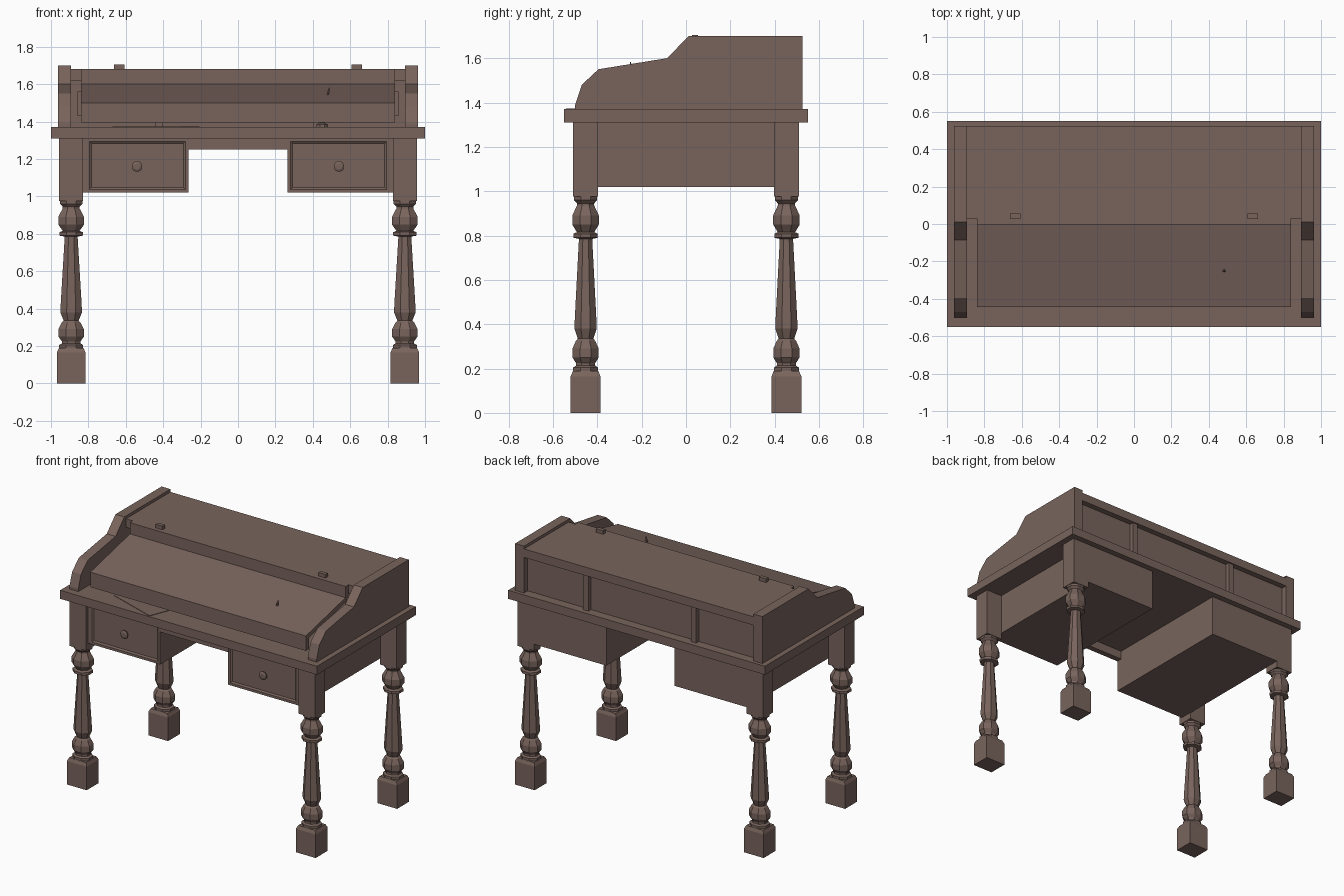
import bpy, bmesh, math
from mathutils import Vector, Matrix

if "Cube" in bpy.data.objects:
    bpy.data.objects.remove(bpy.data.objects["Cube"])

wood = bpy.data.materials.new("brown_wood")
wood.diffuse_color = (0.190, 0.127, 0.108, 1)
wood.use_nodes = True
wood.node_tree.nodes["Principled BSDF"].inputs["Base Color"].default_value = wood.diffuse_color


def finish(name, bm):
    bmesh.ops.recalc_face_normals(bm, faces=bm.faces[:])
    me = bpy.data.meshes.new(name)
    bm.to_mesh(me)
    bm.free()
    me.materials.append(wood)
    ob = bpy.data.objects.new(name, me)
    bpy.context.collection.objects.link(ob)
    return ob


def add_box(bm, x0, x1, y0, y1, z0, z1):
    m = Matrix.Translation(((x0 + x1) / 2, (y0 + y1) / 2, (z0 + z1) / 2))
    m = m @ Matrix.Diagonal((abs(x1 - x0), y1 - y0, z1 - z0, 1))
    return bmesh.ops.create_cube(bm, size=1, matrix=m)["verts"]


def box(name, *dims):
    bm = bmesh.new()
    add_box(bm, *dims)
    return finish(name, bm)


def prism(name, points, offset):
    """Extrude a flat outline along an offset."""
    bm = bmesh.new()
    f = bm.faces.new([bm.verts.new(p) for p in points])
    new = bmesh.ops.extrude_face_region(bm, geom=[f])["geom"]
    bmesh.ops.translate(bm, vec=offset,
                        verts=[v for v in new if isinstance(v, bmesh.types.BMVert)])
    return finish(name, bm)


def extrude_x(name, profile, x0, x1):
    return prism(name, [(x0, y, z) for y, z in profile], (x1 - x0, 0, 0))


def add_lathe(bm, profile, cx, cy, sides=8, squash=1):
    """Turned shape from (half_width, z), flat side to the front."""
    rings = []
    for w, z in profile:
        r = w / math.cos(math.pi / sides)
        rings.append([bm.verts.new((cx + r * math.cos((i + .5) * math.tau / sides),
                                    cy + squash * r * math.sin((i + .5) * math.tau / sides), z))
                      for i in range(sides)])
    for a, b in zip(rings, rings[1:]):
        for i in range(sides):
            j = (i + 1) % sides
            bm.faces.new((a[i], a[j], b[j], b[i]))
    bm.faces.new(rings[0][::-1])
    bm.faces.new(rings[-1])


# Legs: square foot, turned shaft, square upper block
turning = [(.05, .18), (.064, .187), (.064, .205), (.05, .213), (.05, .225),
           (.068, .25), (.068, .29), (.05, .325), (.04, .335), (.058, .38),
           (.055, .44), (.035, .775), (.035, .785), (.063, .79), (.063, .808),
           (.045, .815), (.069, .85), (.069, .89), (.045, .935), (.045, .945),
           (.06, .96), (.06, .985)]
for sx, side in ((-1, "left"), (1, "right")):
    for sy, end in ((-1, "front"), (1, "back")):
        cx, cy = sx * .892, sy * .453
        bm = bmesh.new()
        add_lathe(bm, turning, cx, cy, squash=.87)
        add_box(bm, cx - .077, cx + .077, cy - .067, cy + .067, 0, .165)
        # bevelled shoulder above the foot
        foot_top = [f for f in bm.faces if all(abs(v.co.z - .165) < 1e-4 for v in f.verts)]
        new = bmesh.ops.extrude_face_region(bm, geom=foot_top)["geom"]
        for v in (g for g in new if isinstance(g, bmesh.types.BMVert)):
            v.co = (cx + (v.co.x - cx) * .86, cy + (v.co.y - cy) * .86, .188)
        add_box(bm, cx - .064, cx + .064, cy - .056, cy + .056, .975, 1.31)
        finish(f"{end}_{side}_leg", bm)

# Desktop and kneehole apron
box("desktop", -1, 1, -.55, .55, 1.31, 1.37)
box("kneehole_apron", -.27, .27, -.49, -.45, 1.25, 1.31)

for s, side in ((-1, "left"), (1, "right")):
    # Drawer case, set inside the legs, with a framed drawer front
    bm = bmesh.new()
    add_box(bm, s * .265, s * .832, -.488, .508, 1.02, 1.31)
    bmesh.ops.recalc_face_normals(bm, faces=bm.faces[:])
    front = [f for f in bm.faces if f.normal.y < -.9]
    bmesh.ops.inset_region(bm, faces=front, thickness=.024)
    for v in front[0].verts:
        if abs(v.co.x) > .7:
            v.co.x = s * .795
    bmesh.ops.inset_region(bm, faces=front, thickness=.015, depth=-.008)
    finish(f"{side}_drawer_case", bm)

    # Drawer knob
    bm = bmesh.new()
    add_lathe(bm, [(.015, 0), (.015, .006), (.028, .01), (.028, .016), (.016, .022)], 0, 0, 10)
    bmesh.ops.transform(bm, verts=bm.verts[:], matrix=Matrix.Translation((s * .54, -.481, 1.16))
                        @ Matrix.Rotation(math.pi / 2, 4, "X"))
    finish(f"{side}_drawer_knob", bm)

    # Stepped side panel of the upper case
    extrude_x(f"{side}_side_panel",
              [(-.5, 1.37), (-.5, 1.39), (-.47, 1.48), (-.395, 1.55), (-.085, 1.6),
               (.012, 1.7), (.525, 1.7), (.525, 1.37)], s * .894, s * .963)

    # Inner rail, compartment divider and stop block
    box(f"{side}_inner_rail", s * .80, s * .857, .05, .09, 1.43, 1.56)
    box(f"{side}_divider", s * .4, s * .44, .08, .515, 1.37, 1.62)
    box(f"{side}_stop_block", s * .607, s * .662, .028, .055, 1.68, 1.705)

# Upper case top with notched front corners, and recessed back
outline = [(-.896, .525), (-.896, .03), (-.84, .03), (-.84, -.003),
           (.84, -.003), (.84, .03), (.896, .03), (.896, .525)]
prism("case_top", [(x, y, 1.62) for x, y in outline], (0, 0, .06))
box("case_top_lip", -.84, .84, -.003, .03, 1.59, 1.63)
box("back_panel", -.896, .896, .465, .485, 1.37, 1.63)

# Sloped lid with a drop front
extrude_x("lid", [(.005, 1.603), (-.444, 1.5), (-.444, 1.395), (-.412, 1.395),
                  (-.412, 1.475), (.005, 1.57)], -.84, .84)

# Paper sheet tucked under the lid
corner, u, w = Vector((-.31, -.542, 1.369)), Vector((-.95, .32, 0)), Vector((.37, .93, 0))
prism("paper_sheet", [corner, corner + w * .28, corner + w * .28 + u * .38, corner + u * .38],
      (0, 0, .004))

# Ink pot and the pen standing in it
bm = bmesh.new()
add_lathe(bm, [(.03, 1.37), (.03, 1.385), (.015, 1.393), (.015, 1.4)], .45, -.25)
finish("ink_pot", bm)
bm = bmesh.new()
add_lathe(bm, [(.003, 1.375), (.006, 1.5), (.006, 1.56), (.001, 1.583)], 0, -.25, 6)
for v in bm.verts:
    v.co.x += .45 + (v.co.z - 1.375) * .18
finish("pen", bm)
